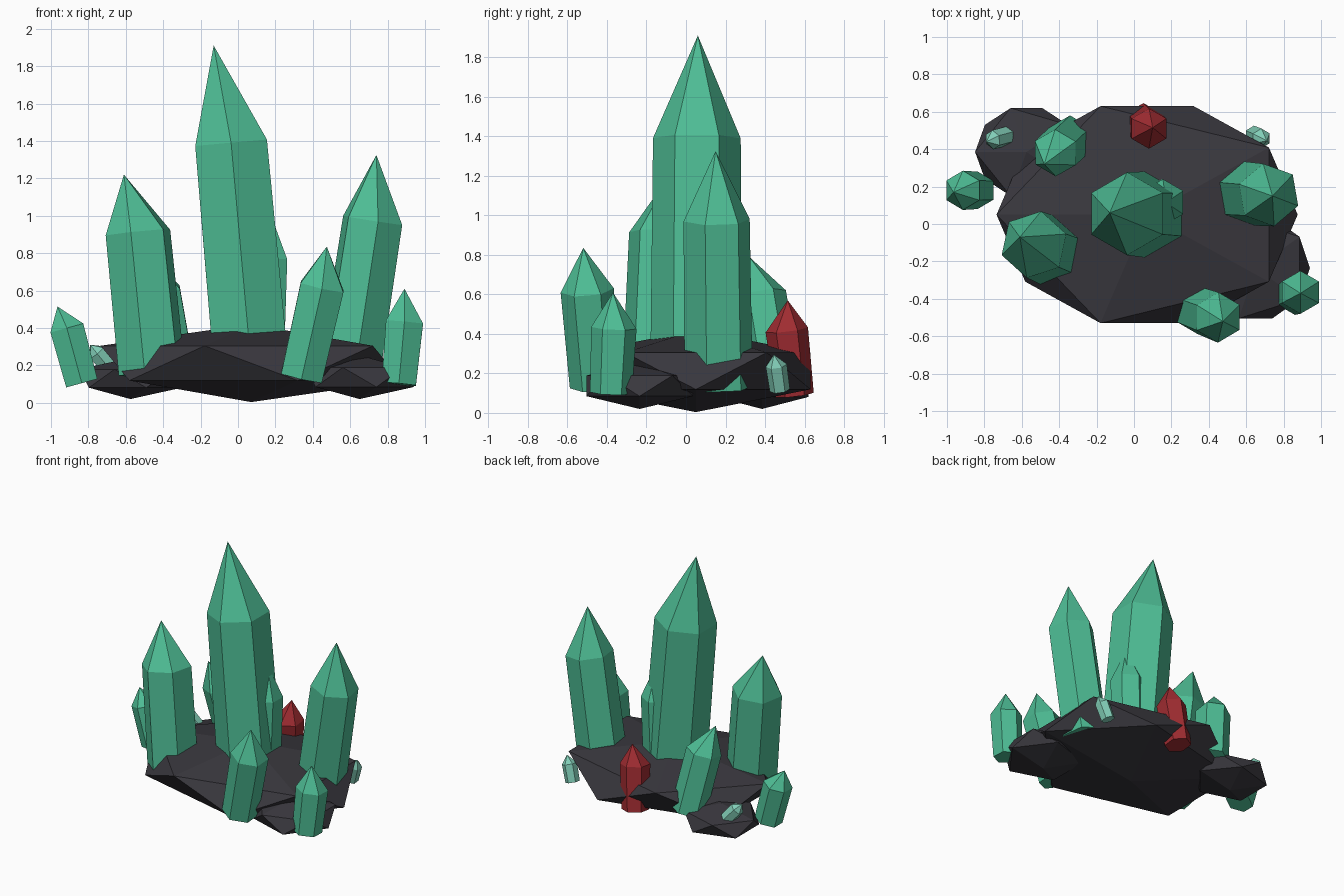
import bpy, bmesh, math
from mathutils import Vector, Matrix

cube = bpy.data.objects.get("Cube")
if cube:
    bpy.data.objects.remove(cube, do_unlink=True)


def material(name, color):
    m = bpy.data.materials.new(name)
    m.use_nodes = True
    m.diffuse_color = (*color, 1)
    bsdf = next(n for n in m.node_tree.nodes if n.type == 'BSDF_PRINCIPLED')
    bsdf.inputs["Base Color"].default_value = (*color, 1)
    return m


GREEN = material("crystal green", (0.076, 0.51, 0.30))
PALE = material("pale mint", (0.22, 0.61, 0.47))
RED = material("deep red", (0.35, 0.025, 0.031))
STONE = material("dark stone", (0.041, 0.039, 0.048))


def finish(name, bm, mat):
    bmesh.ops.recalc_face_normals(bm, faces=bm.faces)
    mesh = bpy.data.meshes.new(name)
    bm.to_mesh(mesh)
    bm.free()
    mesh.materials.append(mat)
    obj = bpy.data.objects.new(name, mesh)
    bpy.context.collection.objects.link(obj)
    return obj


def rock(name, center, size):
    """Twenty-sided boulder squashed to the given radii."""
    bm = bmesh.new()
    bmesh.ops.create_icosphere(bm, subdivisions=1, radius=1)
    # the wide axis of the solid points toward -x
    turn = Matrix.Rotation(math.pi, 4, 'Z')
    bm.transform(Matrix.Translation(center) @ Matrix.Diagonal((*size, 1)) @ turn)
    finish(name, bm, STONE)


def crystal(name, mat, base, shoulder, tip, radius, taper=1.0, spin=0):
    """Six-sided leaning prism with a pointed cap."""
    base, shoulder = Vector(base), Vector(shoulder)
    lean = Vector((0, 0, 1)).rotation_difference(shoulder - base)
    bm = bmesh.new()

    def ring(center, r):
        angles = [math.radians(30 + spin + 60 * i) for i in range(6)]
        return [bm.verts.new(center + lean @ Vector((r * math.cos(a), r * math.sin(a), 0)))
                for a in angles]

    low, high = ring(base, radius * taper), ring(shoulder, radius)
    point = bm.verts.new(tip)
    bm.faces.new(low)
    for i in range(6):
        j = (i + 1) % 6
        bm.faces.new((low[i], low[j], high[j], high[i]))
        bm.faces.new((high[i], high[j], point))
    finish(name, bm, mat)


# Stone base
rock("main_rock", (0.07, 0.05, 0.212), (0.90, 0.682, 0.208))
rock("back_right_rock", (-0.575, 0.385, 0.13), (0.307, 0.276, 0.11))
rock("front_left_rock", (0.65, -0.235, 0.137), (0.325, 0.317, 0.117))

# Large crystals
crystal("center_crystal", GREEN, (0.07, 0.05, 0.2), (-0.037, 0.055, 1.39),
        (-0.13, 0.06, 1.91), 0.222, 1.04)
crystal("right_crystal", GREEN, (-0.46, -0.14, 0.16), (-0.535, -0.11, 0.91),
        (-0.61, -0.07, 1.22), 0.182, 1.03, -12)
crystal("left_crystal", GREEN, (0.59, 0.165, 0.13), (0.72, 0.155, 0.975),
        (0.74, 0.15, 1.325), 0.17, 1.03, 10)

# Medium and small green crystals
crystal("inner_crystal", GREEN, (0.14, 0.11, 0.3), (0.155, 0.115, 0.77),
        (0.17, 0.115, 1.02), 0.125)
crystal("front_crystal", GREEN, (0.34, -0.46, 0.135), (0.45, -0.50, 0.62),
        (0.475, -0.52, 0.835), 0.135, 0.95)
crystal("front_left_crystal", GREEN, (0.86, -0.38, 0.1), (0.89, -0.365, 0.43),
        (0.89, -0.37, 0.61), 0.115, 0.92)
crystal("outer_right_crystal", GREEN, (-0.835, 0.18, 0.105), (-0.915, 0.18, 0.4),
        (-0.965, 0.17, 0.515), 0.105, 0.95)
crystal("back_right_crystal", GREEN, (-0.34, 0.455, 0.15), (-0.42, 0.38, 0.6),
        (-0.48, 0.32, 0.79), 0.127)

# Red crystal
crystal("red_crystal", RED, (0.05, 0.55, 0.09), (0.08, 0.51, 0.42),
        (0.1, 0.515, 0.57), 0.108, 0.9)

# Pale shards
crystal("back_right_shard", PALE, (-0.68, 0.47, 0.18), (-0.755, 0.45, 0.27),
        (-0.79, 0.44, 0.31), 0.052)
crystal("back_left_shard", PALE, (0.64, 0.475, 0.115), (0.68, 0.457, 0.24),
        (0.71, 0.445, 0.295), 0.054, 0.95)
